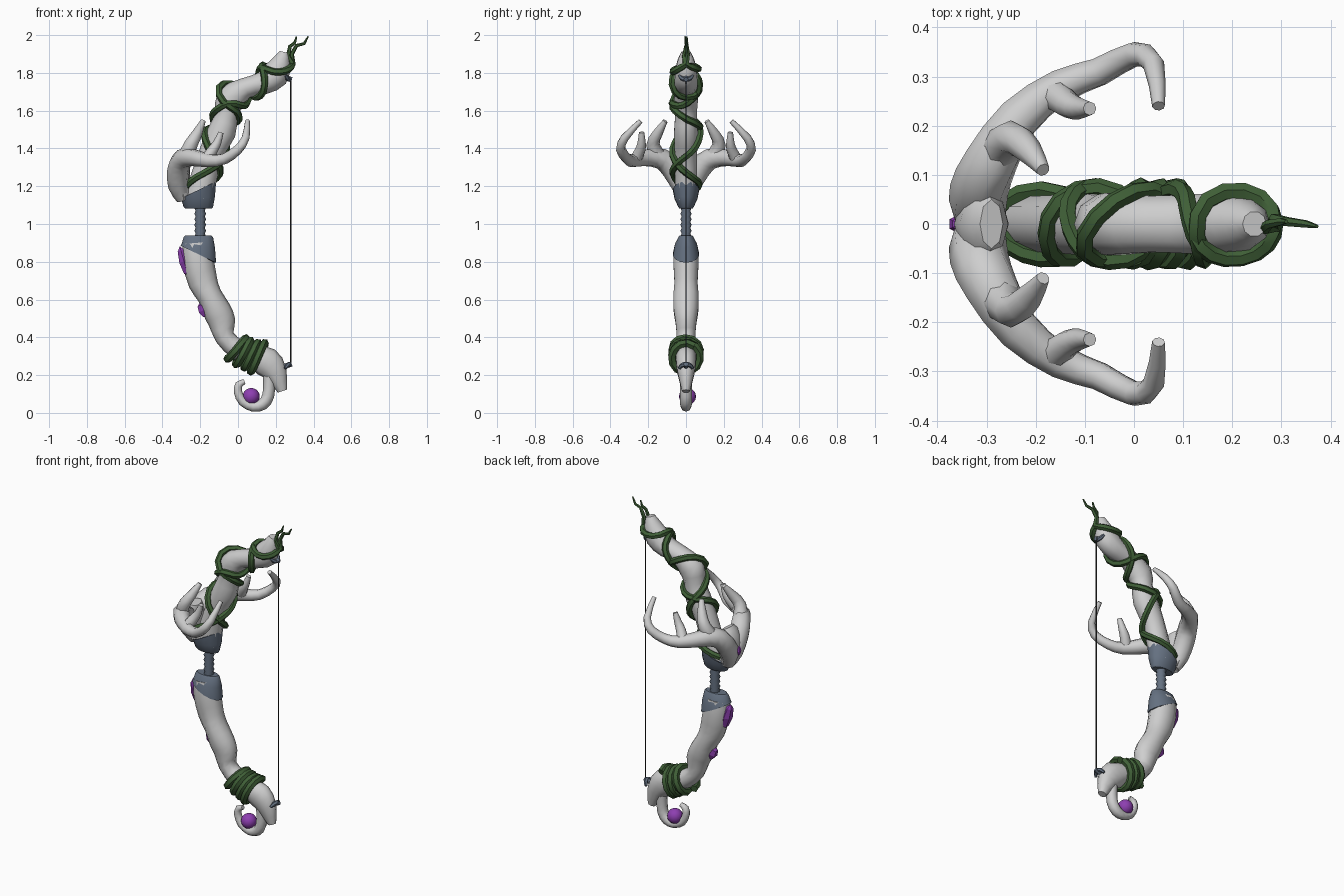
import bpy, bmesh, math
from mathutils import Vector

cube = bpy.data.objects.get("Cube")
if cube:
    bpy.data.objects.remove(cube)


def material(name, rgb):
    m = bpy.data.materials.new(name)
    m.use_nodes = True
    m.diffuse_color = (*rgb, 1)
    bsdf = m.node_tree.nodes["Principled BSDF"]
    bsdf.inputs["Base Color"].default_value = (*rgb, 1)
    bsdf.inputs["Roughness"].default_value = 0.7
    return m


BONE = material("pale bone", (0.62, 0.62, 0.62))
VINE = material("vine green", (0.05, 0.115, 0.038))
METAL = material("slate metal", (0.13, 0.165, 0.22))
GEM = material("purple gem", (0.27, 0.05, 0.44))
CORD = material("dark cord", (0.03, 0.03, 0.03))


def finish(name, bm, mat, smooth=True, angle=50):
    bmesh.ops.recalc_face_normals(bm, faces=bm.faces)
    mesh = bpy.data.meshes.new(name)
    bm.to_mesh(mesh)
    bm.free()
    obj = bpy.data.objects.new(name, mesh)
    bpy.context.collection.objects.link(obj)
    mesh.materials.append(mat)
    if smooth:
        bpy.ops.object.select_all(action='DESELECT')
        obj.select_set(True)
        bpy.context.view_layer.objects.active = obj
        bpy.ops.object.shade_smooth_by_angle(angle=math.radians(angle))
    return obj


def skin(bm, rings):
    """Bridge rings of points and cap both ends."""
    loops = [[bm.verts.new(p) for p in ring] for ring in rings]
    n = len(loops[0])
    for a, b in zip(loops, loops[1:]):
        for i in range(n):
            j = (i + 1) % n
            bm.faces.new((a[i], a[j], b[j], b[i]))
    bm.faces.new(loops[0])
    bm.faces.new(loops[-1])


def spline(pts, u):
    """Catmull-Rom point on a list of tuples, u from 0 to 1."""
    f = min(max(u, 0), 1) * (len(pts) - 1)
    i = min(int(f), len(pts) - 2)
    t = f - i
    p = [Vector(pts[min(max(i + k, 0), len(pts) - 1)]) for k in (-1, 0, 1, 2)]
    return 0.5 * (2 * p[1] + (p[2] - p[0]) * t
                  + (2 * p[0] - 5 * p[1] + 4 * p[2] - p[3]) * t * t
                  + (3 * p[1] - p[0] - 3 * p[2] + p[3]) * t ** 3)


def tube(bm, pts, sides=8, steps=2):
    """Tube through (x, y, z, radius[, y radius])."""
    count = (len(pts) - 1) * steps
    path = [spline(pts, k / count) for k in range(count + 1)]
    rings, ref = [], None
    for k, p in enumerate(path):
        c = Vector(p[:3])
        t = Vector(path[min(k + 1, count)][:3]) - Vector(path[max(k - 1, 0)][:3])
        t.normalize()
        if ref is None:
            ref = Vector((0, 1, 0)) if abs(t.y) < 0.8 else Vector((0, 0, 1))
        ref = (ref - t * ref.dot(t)).normalized()
        side = ref.cross(t)
        r, ry = p[3], p[-1]
        rings.append([c + side * r * math.cos(a) + ref * ry * math.sin(a)
                      for a in (math.tau * i / sides for i in range(sides))])
    skin(bm, rings)


def make_tube(name, pts, mat, sides=8, steps=2):
    bm = bmesh.new()
    tube(bm, pts, sides, steps)
    return finish(name, bm, mat)


# Limbs: x, z, radius in the bow's plane, half-width across
upper = [(-.205, 1.14, .075, .06), (-.18, 1.25, .07, .06), (-.14, 1.38, .065, .062),
         (-.085, 1.49, .075, .066), (-.06, 1.58, .06, .06), (-.04, 1.66, .08, .066),
         (.04, 1.72, .055, .06), (.13, 1.745, .06, .064), (.195, 1.79, .075, .062),
         (.23, 1.86, .05, .048), (.245, 1.91, .025, .026)]
lower = [(-.22, .90, .075, .06), (-.21, .80, .083, .07), (-.185, .69, .078, .064),
         (-.15, .62, .066, .07), (-.11, .54, .075, .068), (-.085, .48, .072, .058),
         (-.07, .40, .052, .052), (0, .335, .055, .055), (.08, .30, .06, .056),
         (.15, .27, .08, .055), (.20, .21, .062, .046), (.235, .115, .025, .022)]
upper, lower = ([(x, 0, z, r, w) for x, z, r, w in limb] for limb in (upper, lower))
make_tube("upper_limb", upper, BONE, 10)
make_tube("lower_limb", lower, BONE, 10)

# Curled hook at the foot
make_tube("foot_hook", [(.16, 0, .25, .035), (.165, 0, .17, .032), (.16, 0, .09, .032),
                        (.13, 0, .045, .031), (.08, 0, .032, .026), (.025, 0, .06, .024),
                        (0, 0, .11, .022), (.005, 0, .15, .02), (.035, 0, .165, .013)], BONE)


# Antlers, mirrored across y
antler = [
    [(-.29, 0, 1.13, .035), (-.315, .02, 1.2, .055), (-.315, .07, 1.29, .06),
     (-.29, .13, 1.345, .056), (-.235, .215, 1.35, .046), (-.15, .28, 1.335, .036),
     (-.07, .31, 1.345, .03), (0, .345, 1.395, .026), (.04, .325, 1.455, .022),
     (.05, .24, 1.545, .013)],
    [(-.28, .14, 1.34, .046), (-.25, .175, 1.42, .036), (-.215, .15, 1.48, .028),
     (-.185, .11, 1.545, .014)],
    [(-.17, .27, 1.335, .034), (-.135, .243, 1.39, .028), (-.11, .235, 1.43, .022),
     (-.09, .235, 1.485, .014)]]
for label, s in (("left", 1), ("right", -1)):
    bm = bmesh.new()
    for branch in antler:
        tube(bm, [(x, s * y, z, r) for x, y, z, r in branch])
    finish(label + "_antler", bm, BONE)
make_tube("antler_root", [(-.28, 0, 1.13, .03, .04), (-.31, 0, 1.22, .055, .07),
                          (-.305, 0, 1.31, .05, .08), (-.29, 0, 1.36, .025, .05)], BONE)


# Vines wound round a limb
def wind(limb, u0, u1, turn0, turn1, gap, radius, count=44):
    pts = []
    for k in range(count + 1):
        f = k / count
        u = u0 + (u1 - u0) * f
        p = spline(limb, u)
        t = (spline(limb, u + .02) - spline(limb, u - .02)).to_3d().normalized()
        out = Vector((-abs(t.z), 0, t.x if t.z > 0 else -t.x))
        a = math.tau * (turn0 + (turn1 - turn0) * f)
        c = Vector(p[:3]) + out * (p[3] + gap) * math.cos(a)
        c.y -= (p[4] + gap) * math.sin(a)
        pts.append((*c, radius))
    return pts


tail_a = [(.265, -.01, 1.89, .012), (.275, 0, 1.94, .01), (.3, .005, 1.96, .008),
          (.31, .005, 1.992, .004)]
tail_b = [(.285, .01, 1.9, .012), (.31, .005, 1.945, .01), (.35, 0, 1.955, .008),
          (.372, -.005, 1.993, .004)]
make_tube("upper_vine_one", wind(upper, 0.03, .91, 0, 2.5, .01, .019) + tail_a, VINE, 6, 1)
make_tube("upper_vine_two", wind(upper, 0.03, .91, 1.9, -1.5, .01, .019) + tail_b, VINE, 6, 1)
make_tube("lower_vine", wind(lower, .62, .77, 0, 3.6, .018, .022), VINE, 6, 1)


# Collars with slanted rims, mirrored above and below the grip
def collar(name, s):
    shape = [(.072, .07, .036, 0), (.08, .078, .042, 0), (.125, .088, .062, .01),
             (.17, .094, .07, .045), (.168, .078, .056, .045), (.12, .06, .04, 0)]
    rings = []
    for h, rx, ry, slant in shape:
        rings.append([(-.21 + rx * math.cos(a), ry * math.sin(a),
                       1.01 + s * (h + slant * math.cos(a)))
                      for a in (math.tau * i / 14 for i in range(14))])
    bm = bmesh.new()
    skin(bm, rings)
    finish(name, bm, METAL, angle=40)


collar("upper_collar", 1)
collar("lower_collar", -1)

# Ribbed grip
make_tube("grip", [(-.2, 0, .92 + .18 * k / 12, .031 if k % 2 else .024)
                   for k in range(13)], METAL, 10, 1)

# String pegs with a curved crossbar
for label, z, s in (("upper", 1.765, 1), ("lower", .258, -1)):
    bm = bmesh.new()
    tube(bm, [(.2, 0, z + s * .025, .014), (.25, 0, z + s * .01, .014),
              (.285, 0, z, .012)], 8, 1)
    tube(bm, [(.25, -.036, z + s * .022, .008), (.262, -.022, z + s * .006, .012),
              (.27, 0, z, .013), (.262, .022, z + s * .006, .012),
              (.25, .036, z + s * .022, .008)], 6, 2)
    finish(label + "_peg", bm, METAL)

make_tube("bowstring", [(.279, 0, .258, .004), (.279, 0, 1.765, .004)], CORD, 6, 1)


# Faceted gems and the round orb in the hook
def gem(name, loc, size, tilt):
    bm = bmesh.new()
    bmesh.ops.create_uvsphere(bm, u_segments=6, v_segments=4, radius=1)
    obj = finish(name, bm, GEM, smooth=False)
    obj.scale, obj.location, obj.rotation_euler = size, loc, (0, tilt, 0)


gem("large_gem", (-.285, 0, .80), (.03, .036, .085), -.28)
gem("small_gem", (-.18, 0, .545), (.035, .03, .045), -.5)
gem("antler_gem", (-.355, 0, 1.23), (.023, .02, .033), 0)
bm = bmesh.new()
bmesh.ops.create_uvsphere(bm, u_segments=16, v_segments=10, radius=.045)
orb = finish("hook_orb", bm, GEM)
orb.location = (.07, .008, .087)
